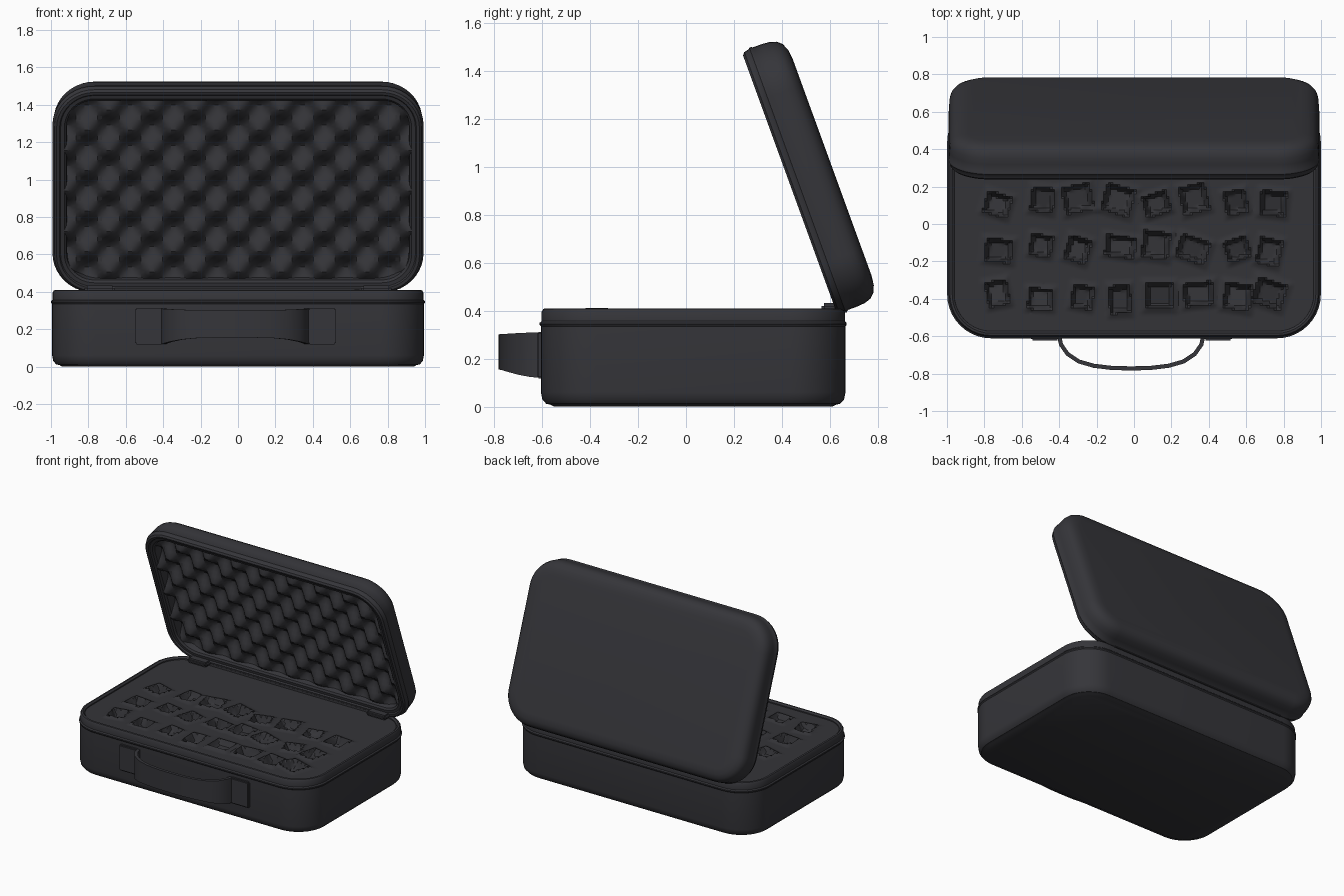
import bpy, bmesh, math, random
from mathutils import Matrix, Vector

random.seed(4)
cube = bpy.data.objects.get("Cube")
if cube:
    bpy.data.objects.remove(cube, do_unlink=True)


def material(name, color):
    m = bpy.data.materials.new(name)
    m.use_nodes = True
    m.diffuse_color = (*color, 1)
    bsdf = m.node_tree.nodes["Principled BSDF"]
    bsdf.inputs["Base Color"].default_value = (*color, 1)
    bsdf.inputs["Roughness"].default_value = 0.8
    return m


SHELL = material("charcoal fabric", (0.036, 0.036, 0.042))
FOAM = material("charcoal foam", (0.034, 0.034, 0.039))


def finish(name, bm, mat, matrix=Matrix(), angle=35):
    bmesh.ops.recalc_face_normals(bm, faces=bm.faces)
    mesh = bpy.data.meshes.new(name)
    bm.to_mesh(mesh)
    bm.free()
    obj = bpy.data.objects.new(name, mesh)
    bpy.context.collection.objects.link(obj)
    mesh.materials.append(mat)
    obj.matrix_world = matrix
    bpy.ops.object.select_all(action='DESELECT')
    obj.select_set(True)
    bpy.context.view_layer.objects.active = obj
    bpy.ops.object.shade_smooth_by_angle(angle=math.radians(angle))
    return obj


def rounded_rect(hx, hy, r, steps=10):
    pts = []
    for q, (sx, sy) in enumerate([(1, 1), (-1, 1), (-1, -1), (1, -1)]):
        for i in range(steps + 1):
            a = math.pi / 2 * (q + i / steps)
            pts.append((sx * (hx - r) + r * math.cos(a), sy * (hy - r) + r * math.sin(a)))
    return pts


def tray(name, hx, hy, r, profile, matrix):
    """Open rounded box lofted through rings of (inset, height)."""
    bm = bmesh.new()
    rings = []
    for inset, z in profile:
        outline = rounded_rect(hx - inset, hy - inset, r - inset)
        rings.append([bm.verts.new((x, y, z)) for x, y in outline])
    for a, b in zip(rings, rings[1:]):
        for i in range(len(a)):
            j = (i + 1) % len(a)
            bm.faces.new((a[i], a[j], b[j], b[i]))
    bm.faces.new(rings[0])
    bm.faces.new(rings[-1])
    return finish(name, bm, SHELL, matrix)


def foam(name, hx, hy, r, step, height, matrix, angle):
    """Height-field sheet trimmed to a rounded rectangle."""
    bm = bmesh.new()
    nx, ny = round(2 * hx / step), round(2 * hy / step)
    bmesh.ops.create_grid(bm, x_segments=nx, y_segments=ny, size=1)
    for v in bm.verts:
        x, y = v.co.x * hx, v.co.y * hy
        v.co = (x, y, height(x, y))

    def outside(f):
        c = f.calc_center_median()
        return math.hypot(max(abs(c.x) - hx + r, 0), max(abs(c.y) - hy + r, 0)) > r

    bmesh.ops.delete(bm, geom=[f for f in bm.faces if outside(f)], context='FACES')
    return finish(name, bm, FOAM, matrix, angle)


def box(name, center, size, bevel, mat=SHELL):
    bm = bmesh.new()
    bmesh.ops.create_cube(bm, size=1)
    bmesh.ops.scale(bm, vec=size, verts=bm.verts)
    bmesh.ops.bevel(bm, geom=bm.edges[:], offset=bevel, segments=2, affect='EDGES')
    return finish(name, bm, mat, Matrix.Translation(center))


# Lower case with bottom welt, seam piping and rounded rim
base_at = Matrix.Translation((0, 0.03, 0))
tray("base_shell", 0.994, 0.636, 0.23, [
    (0.055, 0), (0.04, 0.008), (0.022, 0.012), (0.006, 0.03), (0, 0.06), (0, 0.335),
    (-0.005, 0.342), (-0.005, 0.35), (0.003, 0.357), (0.003, 0.395), (0.01, 0.408),
    (0.022, 0.41), (0.033, 0.4), (0.036, 0.3)], base_at)

# Foam bed with three rows of uneven pockets
pockets = []
for row in (0.12, -0.13, -0.39):
    for col in (-0.72, -0.5, -0.29, -0.09, 0.12, 0.33, 0.54, 0.74):
        pockets.append((col + random.uniform(-0.02, 0.02), row - 0.03 + random.uniform(-0.02, 0.02),
                        random.uniform(0.05, 0.075), random.uniform(0.05, 0.07),
                        random.uniform(-0.35, 0.35), random.uniform(0.03, 0.055),
                        random.uniform(-0.3, 0.3)))


def bed_height(x, y):
    z = 0.392
    for px, py, sx, sy, turn, depth, tilt in pockets:
        dx, dy = x - px, y - py
        if abs(dx) > 0.15 or abs(dy) > 0.15:
            continue
        u = dx * math.cos(turn) + dy * math.sin(turn)
        v = dy * math.cos(turn) - dx * math.sin(turn)
        d = max(abs(u) / sx, abs(v) / sy)
        if d < 1:
            z -= (depth + tilt * v) * min(1, (1 - d) / 0.25)
        else:
            z += 0.016 * max(0, 1 - (d - 1) / 0.5)
    return min(z, 0.412)


foam("base_foam", 0.974, 0.616, 0.2, 0.0125, bed_height, base_at, 30)

# Open lid, leaning back
lid_at = Matrix.Translation((0, 0.61, 1.0)) @ Matrix.Rotation(math.radians(110), 4, 'X')
tray("lid_shell", 0.988, 0.583, 0.22, [
    (0.1, 0), (0.06, 0.005), (0.03, 0.018), (0.012, 0.038), (0.003, 0.065), (0, 0.1),
    (0, 0.14), (-0.004, 0.146), (-0.004, 0.154), (0.002, 0.16), (0.006, 0.18),
    (0.018, 0.19), (0.034, 0.188), (0.04, 0.178), (0.06, 0.176), (0.072, 0.165),
    (0.076, 0.06)], lid_at)

# Egg-crate lining of the lid
PERIOD = 0.23


def crate_height(x, y):
    k = 2 * math.pi / PERIOD
    wave = math.cos(k * x) * math.cos(k * y)
    return 0.138 + 0.042 * wave


foam("lid_foam", 0.935, 0.53, 0.17, PERIOD / 10, crate_height, lid_at, 25)

# Fabric hinge along the back and its two end tabs
box("hinge_strip", (0, 0.648, 0.4), (1.5, 0.05, 0.05), 0.018)
for side, name in ((1, "left"), (-1, "right")):
    box(name + "_hinge_tab", (side * 0.74, 0.6, 0.415), (0.16, 0.07, 0.035), 0.012)

# Strap handle bowing out from the front
half = [(0.0, -0.772), (0.1, -0.77), (0.2, -0.758), (0.28, -0.735),
        (0.34, -0.695), (0.375, -0.645), (0.385, -0.6)]
path = [(-x, y) for x, y in reversed(half[1:])] + half
bm = bmesh.new()
sections = []
for i, (x, y) in enumerate(path):
    before, after = path[max(i - 1, 0)], path[min(i + 1, len(path) - 1)]
    t = Vector((after[0] - before[0], after[1] - before[1])).normalized()
    n = Vector((-t.y, t.x)) * 0.011
    low = 0.155 - 0.035 * (abs(x) / 0.385) ** 4
    high = 0.302 + 0.008 * (abs(x) / 0.385) ** 4
    corners = [(-1, low), (1, low), (1, high), (-1, high)]
    sections.append([bm.verts.new((x - 0.015 + s * n.x, y + s * n.y, z)) for s, z in corners])
for a, b in zip(sections, sections[1:]):
    for k in range(4):
        m = (k + 1) % 4
        bm.faces.new((a[k], a[m], b[m], b[k]))
bm.faces.new(sections[0])
bm.faces.new(sections[-1])
finish("handle_strap", bm, SHELL)

# Stitched anchor pads for the handle
for side, name in ((1, "left"), (-1, "right")):
    box(name + "_handle_pad", (side * 0.462 - 0.013, -0.608, 0.215), (0.15, 0.03, 0.195), 0.008)
